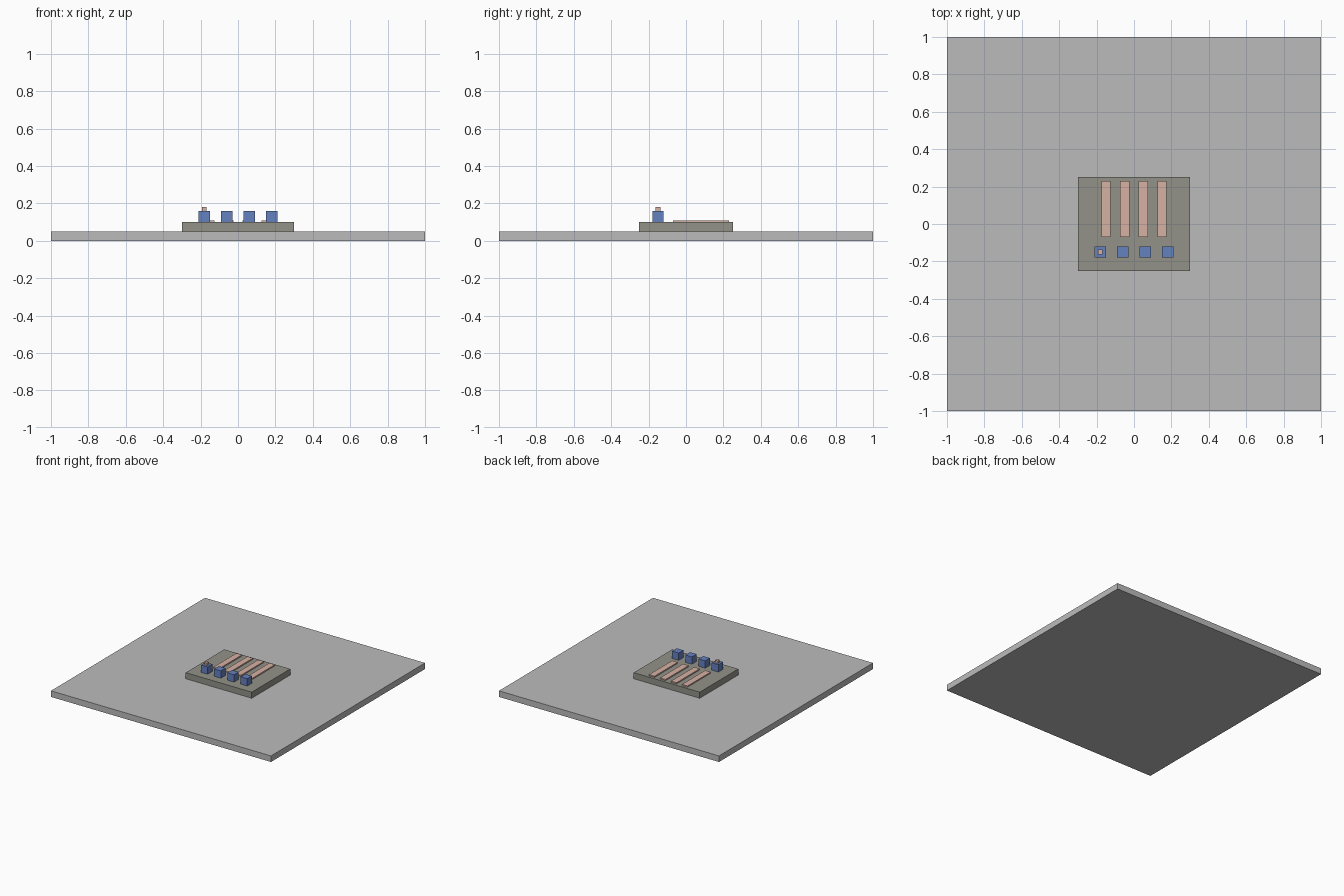
import bpy

cube = bpy.data.objects.get("Cube")
if cube:
    bpy.data.objects.remove(cube, do_unlink=True)


def material(name, color):
    mat = bpy.data.materials.new(name)
    mat.use_nodes = True
    mat.diffuse_color = (*color, 1)
    mat.node_tree.nodes["Principled BSDF"].inputs["Base Color"].default_value = (*color, 1)
    return mat


def box(name, size, x, y, bottom, mat):
    """Box resting on the given height."""
    bpy.ops.mesh.primitive_cube_add(size=1, location=(x, y, bottom + size[2] / 2))
    obj = bpy.context.object
    obj.name = name
    obj.scale = size
    bpy.ops.object.transform_apply(location=False, rotation=False, scale=True)
    obj.data.materials.append(mat)
    return obj


grey = material("light grey", (0.5, 0.5, 0.5))
stone = material("olive grey", (0.29, 0.29, 0.25))
blue = material("blue", (0.13, 0.22, 0.52))
copper = material("pale copper", (0.68, 0.44, 0.37))

# Ground slab and raised platform
box("ground_slab", (2, 2, 0.05), 0, 0, 0, grey)
box("platform", (0.6, 0.5, 0.05), 0, 0, 0.05, stone)

# Four flat strips and four blocks in a row
for i in range(4):
    step = i - 1.5
    box(f"strip_{i + 1}", (0.05, 0.3, 0.01), step * 0.1, 0.08, 0.1, copper)
    box(f"block_{i + 1}", (0.06, 0.06, 0.06), step * 0.12, -0.15, 0.1, blue)

# Small peg on the first block
box("peg", (0.025, 0.025, 0.02), -0.18, -0.15, 0.16, copper)
